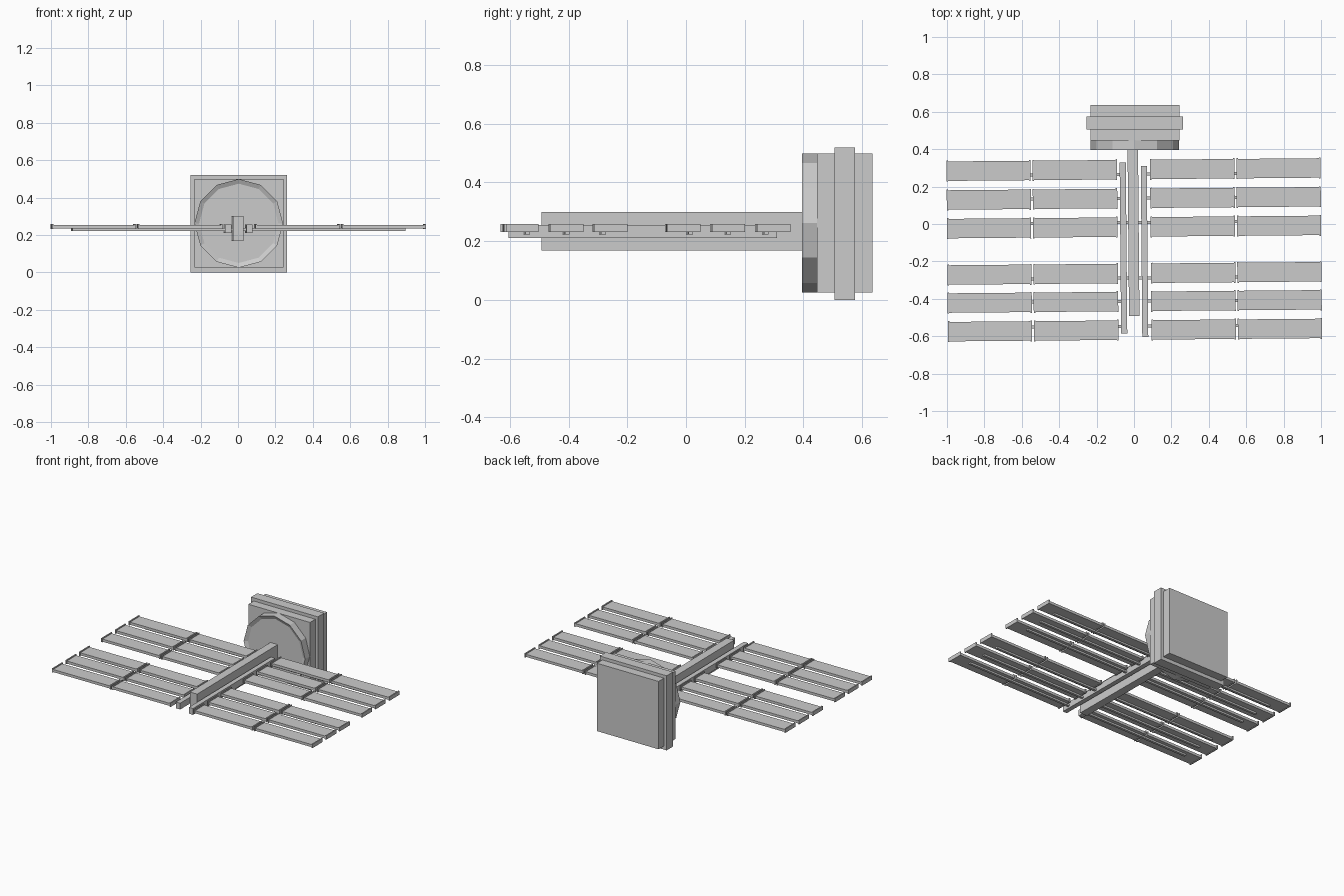
import bpy, bmesh, math
from mathutils import Matrix

if "Cube" in bpy.data.objects:
    bpy.data.objects.remove(bpy.data.objects["Cube"])

TILT = Matrix.Rotation(math.radians(0.5), 4, 'Z')


def finish(name, bm, matrix=None):
    if matrix:
        bm.transform(matrix)
    me = bpy.data.meshes.new(name)
    bm.to_mesh(me)
    bm.free()
    ob = bpy.data.objects.new(name, me)
    bpy.context.collection.objects.link(ob)
    return ob


def add_box(bm, x, y, z):
    """Add a box given its (min, max) range on each axis."""
    mid = [(a + b) / 2 for a, b in (x, y, z)]
    size = [abs(b - a) for a, b in (x, y, z)]
    m = Matrix.Translation(mid) @ Matrix.Diagonal((*size, 1))
    bmesh.ops.create_cube(bm, size=1, matrix=m)


def box(name, x, y, z, matrix=None):
    bm = bmesh.new()
    add_box(bm, x, y, z)
    return finish(name, bm, matrix)


# Main body with its wider flange
box("body", (-0.233, 0.242), (0.447, 0.636), (0.025, 0.498))
box("body_flange", (-0.254, 0.262), (0.506, 0.576), (0, 0.52))

# Twelve-sided front drum with a shallow recessed face
bm = bmesh.new()
place = Matrix.Translation((0.004, 0.4215, 0.262)) @ Matrix.Rotation(math.pi / 2, 4, 'X')
bmesh.ops.create_cone(bm, cap_ends=True, segments=12, radius1=0.237, radius2=0.237,
                      depth=0.053, matrix=place)
bm.normal_update()
front = min(bm.faces, key=lambda f: f.calc_center_median().y)
bmesh.ops.inset_region(bm, faces=[front], thickness=0.025)
bmesh.ops.translate(bm, verts=front.verts, vec=(0, 0.012, 0))
finish("drum", bm)

# Central boom and the two side rails
box("boom", (-0.031, 0.025), (-0.492, 0.415), (0.168, 0.30), TILT)
box("rail_left", (-0.074, -0.041), (-0.585, 0.33), (0.211, 0.255), TILT)
box("rail_right", (0.039, 0.071), (-0.605, 0.31), (0.211, 0.255), TILT)

# Solar panels: thin slab with a slightly larger rib at each end
row_y = [0.291, 0.137, -0.016, -0.264, -0.414, -0.567]
spar_y = [0.266, 0.138, 0.008, -0.289, -0.413, -0.547]
for row, (py, sy) in enumerate(zip(row_y, spar_y)):
    for side, sx in (("left", -1), ("right", 1)):
        for part, a, b in (("inner", 0.088, 0.54), ("outer", 0.55, 1.0)):
            bm = bmesh.new()
            add_box(bm, (sx * a, sx * b), (py - 0.052, py + 0.052), (0.234, 0.252))
            for r in (a, b - 0.008):
                add_box(bm, (sx * r, sx * (r + 0.008)),
                        (py - 0.056, py + 0.056), (0.231, 0.258))
            finish(f"panel_{side}_{part}_{row}", bm, TILT)
        # Spar under each row; the middle rows reach in to the boom
        start = 0.0 if row in (2, 3) else 0.055
        box(f"spar_{side}_{row}", (sx * start, sx * 0.89),
            (sy - 0.008, sy + 0.008), (0.222, 0.236), TILT)
